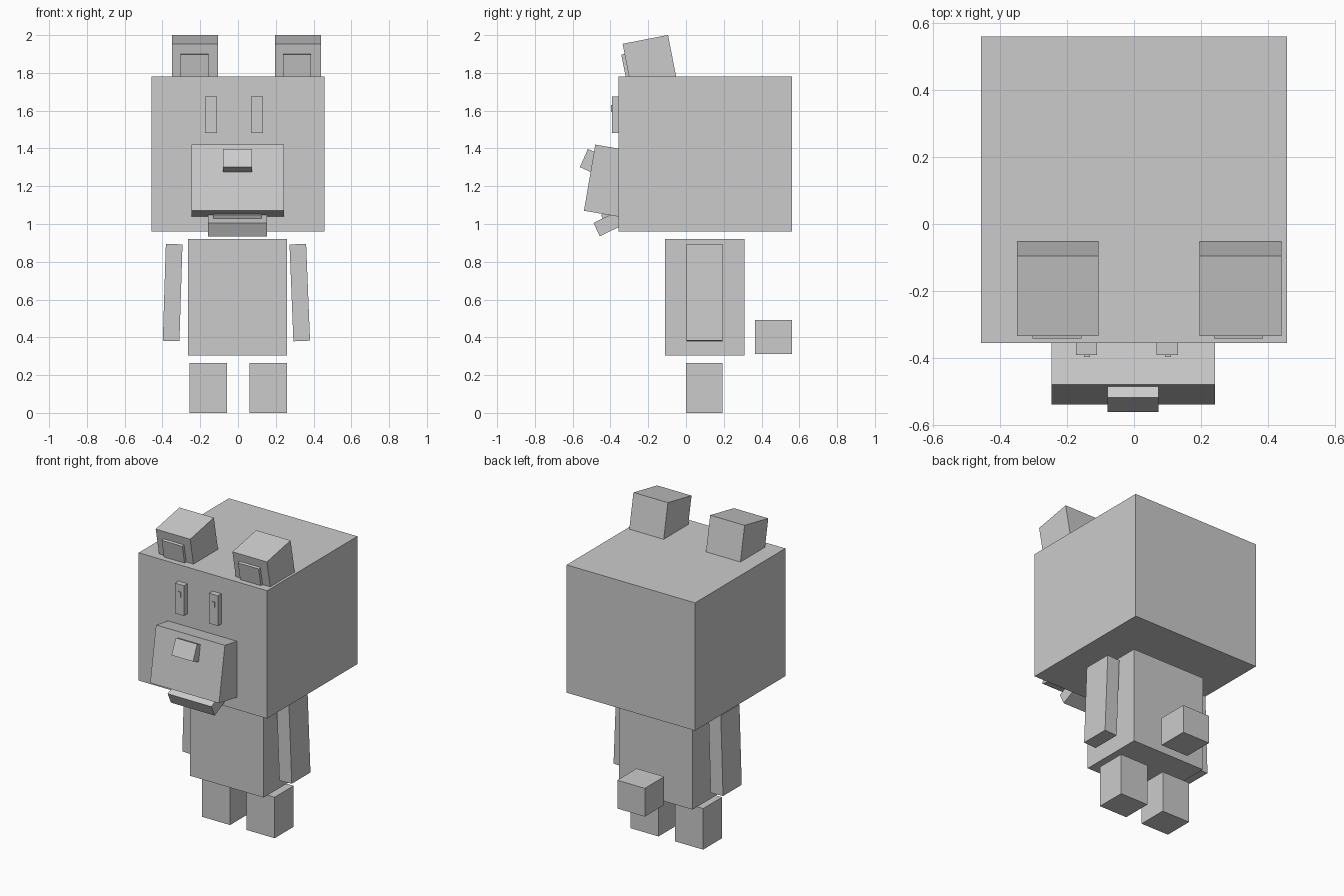
import bpy
import bmesh
from math import radians
from mathutils import Matrix, Vector

cube = bpy.data.objects.get("Cube")
if cube:
    bpy.data.objects.remove(cube, do_unlink=True)

GREY = (0.6, 0.6, 0.6, 1.0)
grey = bpy.data.materials.new("plain grey")
grey.use_nodes = True
grey.diffuse_color = GREY
grey.node_tree.nodes["Principled BSDF"].inputs["Base Color"].default_value = GREY


def box(name, center, size, tilt=0, axis="X", offset=(0, 0, 0)):
    """Flat-sided block; offset moves it within its own tilted frame."""
    mesh = bpy.data.meshes.new(name)
    bm = bmesh.new()
    bmesh.ops.create_cube(bm, size=1)
    bmesh.ops.scale(bm, vec=Vector(size), verts=bm.verts)
    bmesh.ops.translate(bm, vec=Vector(offset), verts=bm.verts)
    bm.to_mesh(mesh)
    bm.free()
    mesh.materials.append(grey)
    obj = bpy.data.objects.new(name, mesh)
    obj.matrix_world = Matrix.Translation(center) @ Matrix.Rotation(radians(tilt), 4, axis)
    bpy.context.collection.objects.link(obj)
    return obj


# Head, body and tail
box("head", (0, 0.102, 1.37), (0.914, 0.917, 0.822))
box("body", (-0.002, 0.1, 0.612), (0.524, 0.42, 0.616))
box("tail", (-0.002, 0.463, 0.402), (0.196, 0.197, 0.182))

# Muzzle, nose, lower jaw and tongue
box("muzzle", (-0.002, -0.392, 1.225), (0.49, 0.24, 0.355), -9.7)
box("nose", (-0.003, -0.495, 1.329), (0.153, 0.1, 0.105), -23.8)
jaw = (-0.002, -0.383, 1.014)
box("lower_jaw", jaw, (0.311, 0.2, 0.078), 26)
box("tongue", jaw, (0.253, 0.145, 0.04), 26, offset=(0, 0.027, 0.04))

# Paired parts, with each side's own x positions
pairs = (
    ("right", -0.228, -0.23, -0.142, -0.141, -0.157, -0.346, 1.8),
    ("left", 0.318, 0.313, 0.1, 0.101, 0.16, 0.327, -2.3),
)
for side, ear_x, inner_x, eye_x, pupil_x, leg_x, arm_x, arm_tilt in pairs:
    ear = (ear_x, -0.192, 1.857)
    box(side + "_ear", ear, (0.245, 0.245, 0.245), 11)
    box(side + "_inner_ear", ear, (0.147, 0.04, 0.148), 11,
        offset=(inner_x - ear_x, -0.12, -0.006))
    box(side + "_eye", (eye_x, -0.367, 1.578), (0.064, 0.05, 0.194))
    box(side + "_pupil", (pupil_x, -0.39, 1.612), (0.018, 0.016, 0.036))
    box(side + "_leg", (leg_x, 0.097, 0.132), (0.2, 0.192, 0.264))
    box(side + "_arm", (arm_x, 0.097, 0.637), (0.088, 0.19, 0.513), arm_tilt, "Y")
